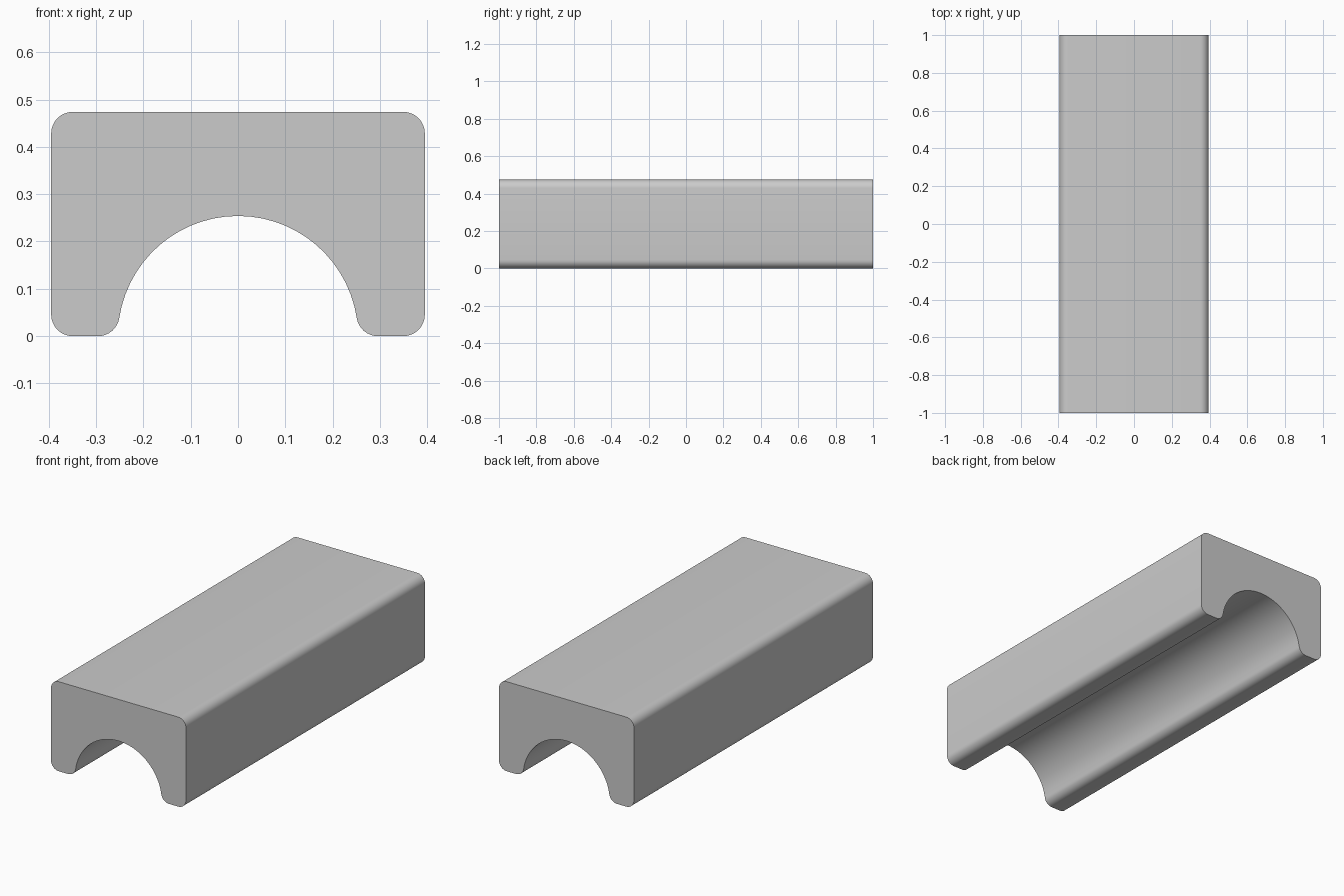
import bpy, bmesh
from math import sin, cos, pi, sqrt, atan2, radians

if "Cube" in bpy.data.objects:
    bpy.data.objects.remove(bpy.data.objects["Cube"])

W, H, L = 0.395, 0.474, 1.0   # half width, height, half length
R, F = 0.254, 0.045           # groove radius, edge rounding


def arc(cx, cz, r, a0, a1, n):
    return [(cx + r * cos(a0 + (a1 - a0) * i / n),
             cz + r * sin(a0 + (a1 - a0) * i / n)) for i in range(n + 1)]


# Right half of the cross-section, from groove apex round to the top
fx = sqrt((R + F) ** 2 - F ** 2)          # centre of the groove lip rounding
t = atan2(F, fx)                          # tangent angle of groove and lip
half = arc(0, 0, R, pi / 2, t, 14)
half += arc(fx, F, F, pi + t, 1.5 * pi, 8)[1:]
half += arc(W - F, F, F, -pi / 2, 0, 8)
half += arc(W - F, H - F, F, 0, pi / 2, 8)

# Mirror into the full outline
outline = half + [(-x, z) for x, z in reversed(half[1:])]

# Extrude the outline along the length
bm = bmesh.new()
face = bm.faces.new([bm.verts.new((x, -L, z)) for x, z in outline])
ext = bmesh.ops.extrude_face_region(bm, geom=[face], use_keep_orig=True)
bmesh.ops.translate(bm, vec=(0, 2 * L, 0),
                    verts=[v for v in ext["geom"] if isinstance(v, bmesh.types.BMVert)])
bmesh.ops.recalc_face_normals(bm, faces=bm.faces)
mesh = bpy.data.meshes.new("grooved_block")
bm.to_mesh(mesh)
bm.free()

block = bpy.data.objects.new("grooved_block", mesh)
bpy.context.collection.objects.link(block)
bpy.context.view_layer.objects.active = block
block.select_set(True)
bpy.ops.object.shade_smooth_by_angle(angle=radians(30))
